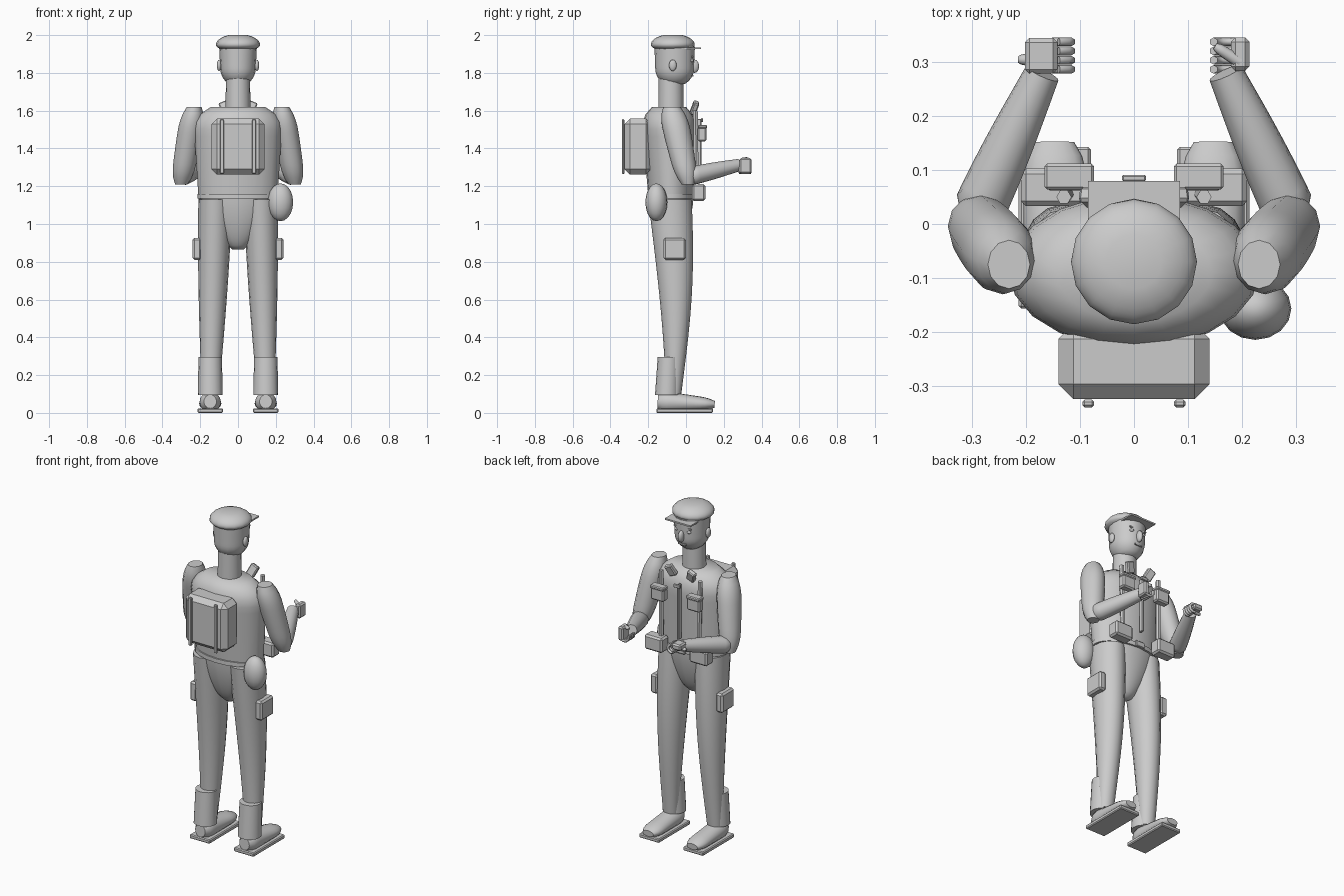
import bpy, bmesh, math
from mathutils import Vector

default_cube = bpy.data.objects.get("Cube")
if default_cube:
    bpy.data.objects.remove(default_cube, do_unlink=True)

grey = bpy.data.materials.new("plain grey")
grey.use_nodes = True
tone = (.6, .6, .6, 1)
grey.diffuse_color = tone
grey.node_tree.nodes["Principled BSDF"].inputs["Base Color"].default_value = tone
UP = Vector((0, 0, 1))
SIDES = (-1, 1)


def finish(name, bm, angle):
    """Turn a bmesh into a shaded, coloured object."""
    bmesh.ops.recalc_face_normals(bm, faces=bm.faces)
    mesh = bpy.data.meshes.new(name)
    bm.to_mesh(mesh)
    bm.free()
    mesh.materials.append(grey)
    part = bpy.data.objects.new(name, mesh)
    bpy.context.collection.objects.link(part)
    bpy.ops.object.select_all(action='DESELECT')
    part.select_set(True)
    bpy.context.view_layer.objects.active = part
    bpy.ops.object.shade_smooth_by_angle(angle=math.radians(angle))
    return part


def limb(name, start, end, start_size, end_size, swell=0, bow=0,
         round_start=0, round_end=0, pinch=.8, sides=16, steps=12):
    """Tapered elliptical body between two points; its ends may be domed."""
    start, end = Vector(start), Vector(end)
    run = end - start
    axis = UP if run.z > run.xy.length else run.normalized()
    turn = UP.rotation_difference(axis)
    bm = bmesh.new()
    loops = []
    for step in range(steps + 1):
        t = step / steps
        wave = math.sin(math.pi * t)
        scale = 1 + swell * wave
        for gap, length in ((t, round_start), (1 - t, round_end)):
            if gap < length:
                scale *= math.sqrt(1 - (pinch * (1 - gap / length)) ** 2)
        size = Vector(start_size).lerp(Vector(end_size), t) * scale
        centre = start.lerp(end, t)
        centre.y += bow * wave
        loop = []
        for side in range(sides):
            turned = math.tau * side / sides
            spoke = Vector((size.x * math.cos(turned), size.y * math.sin(turned), 0))
            loop.append(bm.verts.new(centre + turn @ spoke))
        loops.append(loop)
    for low, high in zip(loops, loops[1:]):
        for side in range(sides):
            following = (side + 1) % sides
            bm.faces.new((low[side], low[following], high[following], high[side]))
    bm.faces.new(loops[0])
    bm.faces.new(loops[-1])
    return finish(name, bm, 50)


def box(name, centre, size, bevel=.008, tilt=(0, 0, 0)):
    bm = bmesh.new()
    bmesh.ops.create_cube(bm, size=1)
    bmesh.ops.scale(bm, vec=size, verts=bm.verts)
    if bevel:
        bmesh.ops.bevel(bm, geom=bm.edges[:], offset=bevel, segments=1, affect='EDGES')
    part = finish(name, bm, 25)
    part.location, part.rotation_euler = centre, tilt
    return part


def ball(name, centre, radii):
    bm = bmesh.new()
    bmesh.ops.create_uvsphere(bm, u_segments=16, v_segments=10, radius=1)
    bmesh.ops.scale(bm, vec=radii, verts=bm.verts)
    part = finish(name, bm, 60)
    part.location = centre
    return part


def finger(name, centre, radius, first_angle, last_angle, bends=5):
    """Round rod curled along an arc in the plane facing forward."""
    curve = bpy.data.curves.new(name, 'CURVE')
    curve.dimensions = '3D'
    curve.bevel_depth, curve.bevel_resolution = .008, 1
    curve.use_fill_caps = True
    path = curve.splines.new('POLY')
    path.points.add(bends)
    for index, point in enumerate(path.points):
        angle = math.radians(first_angle + (last_angle - first_angle) * index / bends)
        offset = Vector((math.cos(angle), 0, math.sin(angle))) * radius
        point.co = (Vector(centre) + offset).to_4d()
    curve.materials.append(grey)
    part = bpy.data.objects.new(name, curve)
    bpy.context.collection.objects.link(part)


# Trunk
limb("torso", (0, -.08, 1.15), (0, -.09, 1.62), (.21, .12), (.24, .15),
     round_end=.25, sides=20)
limb("belt", (0, -.08, 1.135), (0, -.08, 1.16), (.215, .13), (.215, .13), sides=20, steps=1)
limb("pelvis", (0, -.08, .865), (0, -.08, 1.14), (.12, .1), (.2, .12),
     round_start=1, pinch=.97)
limb("neck", (0, -.08, 1.58), (0, -.08, 1.8), (.067, .067), (.063, .065), steps=1)

# Head and face
limb("head", (0, -.06, 1.74), (0, -.06, 1.94), (.09, .1), (.1, .107),
     round_start=.4, pinch=.85)
ball("nose", (0, .045, 1.835), (.016, .024, .035))
box("mouth", (0, .036, 1.785), (.05, .008, .008), bevel=0)
for side in SIDES:
    ball("ear", (side * .1, -.07, 1.84), (.012, .02, .03))
    ball("eye", (side * .04, .03, 1.865), (.014, .01, .009))
    box("eyebrow", (side * .04, .033, 1.885), (.034, .01, .007), bevel=0)

# Cap
limb("cap", (0, -.07, 1.915), (0, -.07, 2), (.117, .116), (.117, .116),
     round_start=.4, round_end=.6, pinch=.9)
box("visor", (0, .02, 1.93), (.17, .12, .009), bevel=0)

# Rucksack with its two straps, and the flask at the hip
box("rucksack", (0, -.255, 1.41), (.28, .14, .295), bevel=.028)
for side in SIDES:
    box("rucksack_strap", (side * .085, -.333, 1.41), (.022, .014, .29), bevel=.004)
ball("hip_flask", (.225, -.157, 1.115), (.067, .058, .1))

# Zip and buckle
box("zip", (0, .066, 1.39), (.014, .03, .33), bevel=.003)
box("zip_pull", (0, .085, 1.55), (.045, .012, .02), bevel=.003)
box("belt_buckle", (0, .05, 1.15), (.06, .016, .035), bevel=.004)

for side in SIDES:
    # Legs
    foot_x = side * .147
    limb("leg", (foot_x, -.065, .1), (side * .12, -.085, 1.13), (.046, .04), (.09, .115),
         swell=.1, bow=.02)
    limb("gaiter", (foot_x, -.1, .095), (foot_x, -.09, .295), (.066, .064), (.062, .06),
         steps=1)
    # Shoes
    limb("shoe", (foot_x, -.15, .06), (foot_x, .152, .045), (.056, .06), (.06, .03),
         round_start=.2, round_end=.25)
    box("sole", (foot_x, -.007, .012), (.134, .3, .024), bevel=.005)
    # Arms
    limb("upper_arm", (side * .3, .01, 1.21), (side * .232, -.075, 1.62), (.055, .055),
         (.065, .075), swell=.08, round_start=.25, round_end=.3, sides=12)
    limb("forearm", (side * .295, .01, 1.25), (side * .17, .28, 1.312), (.05, .05),
         (.033, .033), swell=.08, round_start=.1, sides=12)
    # Pouches on thigh, belt and chest
    box("thigh_pouch", (side * .218, -.06, .868), (.046, .118, .115), bevel=.01)
    box("belt_pouch", (side * .15, .068, 1.167), (.12, .07, .088), bevel=.01)
    box("chest_pouch", (side * .12, .085, 1.475), (.088, .046, .075))
    box("chest_pouch_flap", (side * .12, .088, 1.515), (.092, .048, .02), bevel=.005)
    limb("chest_strap", (side * .125, .055, 1.2), (side * .13, .05, 1.6),
         (.014, .014), (.014, .014), sides=6, steps=1)
    box("collar_badge", (side * .068, .045, 1.615), (.05, .03, .068), bevel=.006,
        tilt=(-.35, side * .4, 0))

# Hands: the palm lies flat on one side and stands upright on the other
thumb = dict(start_size=(.012, .012), end_size=(.01, .01), round_end=.3, sides=8)
box("flat_palm", (-.172, .312, 1.325), (.06, .066, .036))
limb("flat_thumb", (-.17, .305, 1.31), (-.215, .305, 1.306), **thumb)
box("upright_palm", (.197, .315, 1.308), (.034, .062, .084))
limb("upright_thumb", (.197, .3, 1.34), (.15, .33, 1.345), **thumb)
for index in range(4):
    y = .287 + index * .017
    finger("flat_finger", (-.14, y, 1.307), .024, 90, -120)
    finger("upright_finger", (.174, y, 1.296), .028, 20, -200)
